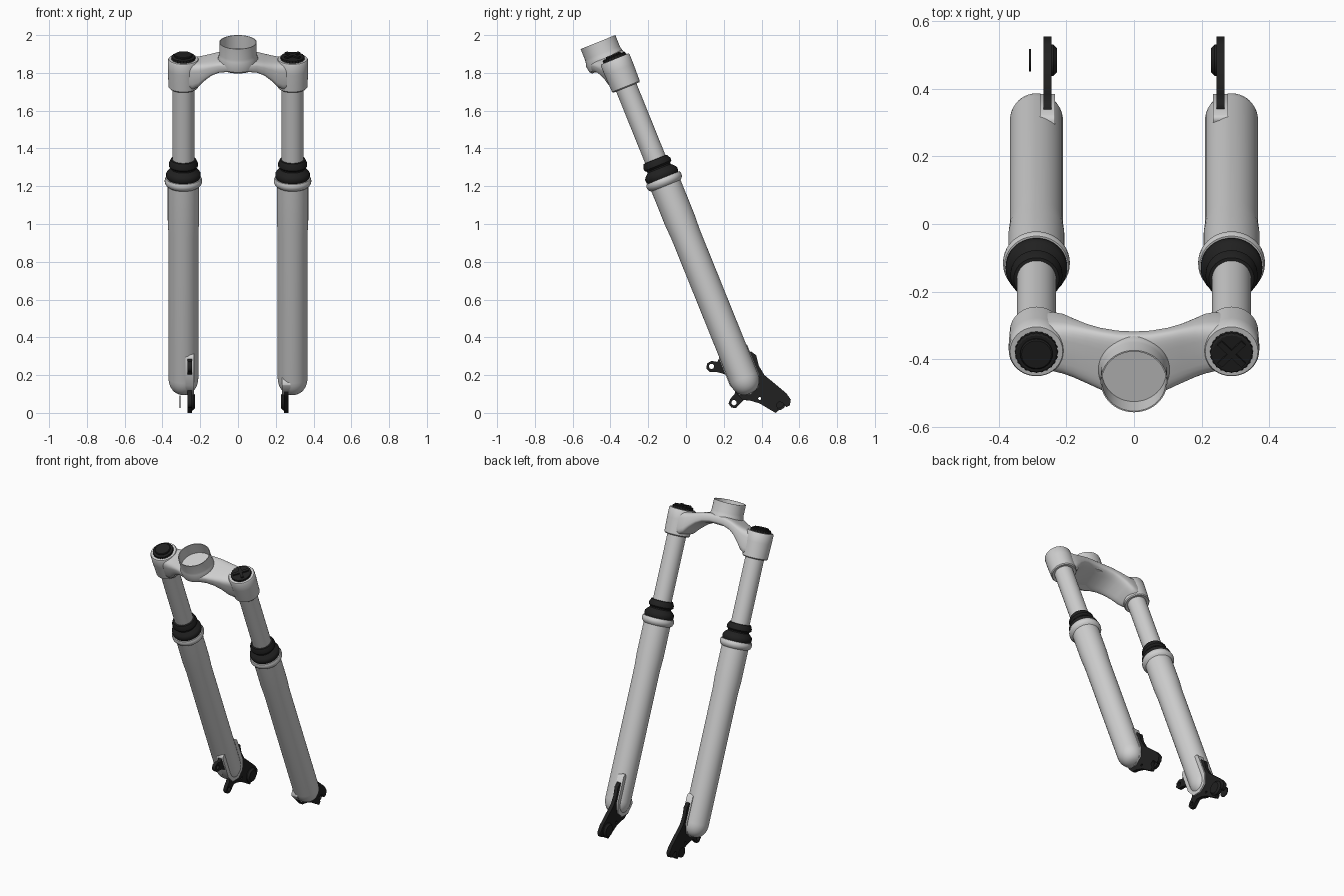
import bpy, bmesh, math
from mathutils import Matrix, Vector

if "Cube" in bpy.data.objects:
    bpy.data.objects.remove(bpy.data.objects["Cube"], do_unlink=True)

# Raked frame: local z runs up the legs, local y points to the back
RAKE = math.radians(22)
FRAME = Matrix.Translation((0, 0.38, 0)) @ Matrix.Rotation(RAKE, 4, 'X')
# Side frame: sheet x -> world y, sheet y -> world z, thickness -> world x
SIDE = Matrix(((0, 0, 1, 0), (1, 0, 0, 0), (0, 1, 0, 0), (0, 0, 0, 1)))
LEG_X = 0.289
PLATE_X = 0.256


def material(name, value, roughness):
    mat = bpy.data.materials.new(name)
    mat.use_nodes = True
    colour = (value, value, value, 1)
    mat.diffuse_color = colour
    shader = mat.node_tree.nodes["Principled BSDF"]
    shader.inputs["Base Color"].default_value = colour
    shader.inputs["Roughness"].default_value = roughness
    return mat


GREY = material("light grey", 0.62, 0.5)
BLACK = material("matte black", 0.015, 0.6)


def activate(obj):
    bpy.ops.object.select_all(action='DESELECT')
    obj.select_set(True)
    bpy.context.view_layer.objects.active = obj


def finish(name, bm, mat, matrix, angle=35):
    bmesh.ops.remove_doubles(bm, verts=bm.verts, dist=0.0001)
    bmesh.ops.recalc_face_normals(bm, faces=bm.faces)
    mesh = bpy.data.meshes.new(name)
    bm.to_mesh(mesh)
    bm.free()
    mesh.materials.append(mat)
    obj = bpy.data.objects.new(name, mesh)
    bpy.context.collection.objects.link(obj)
    obj.matrix_world = matrix
    activate(obj)
    bpy.ops.object.shade_smooth_by_angle(angle=math.radians(angle))
    return obj


def bridge(bm, rings):
    for low, high in zip(rings, rings[1:]):
        for i in range(len(low)):
            j = (i + 1) % len(low)
            bm.faces.new((low[i], low[j], high[j], high[i]))


def lathe(name, profile, mat, matrix, segments=40, knurl=0.0):
    """Spin (radius, height) points around local z."""
    bm = bmesh.new()
    rings = []
    for r, h in profile:
        ring = []
        for i in range(segments):
            a = math.tau * i / segments
            rr = r * (1 - knurl * (i % 2))
            ring.append(bm.verts.new((rr * math.cos(a), rr * math.sin(a), h)))
        rings.append(ring)
    bridge(bm, rings)
    return finish(name, bm, mat, matrix)


def sheet(name, outline, holes, thickness, mat, matrix):
    """Flat filled outline with round holes, given thickness."""
    curve = bpy.data.curves.new(name, 'CURVE')
    curve.dimensions = '2D'
    curve.fill_mode = 'BOTH'
    curve.extrude = thickness / 2
    loops = [outline]
    for x, y, r in holes:
        steps = [math.tau * i / 16 for i in range(16)]
        loops.append([(x + r * math.cos(a), y + r * math.sin(a)) for a in steps])
    for loop in loops:
        spline = curve.splines.new('POLY')
        spline.points.add(len(loop) - 1)
        for point, (x, y) in zip(spline.points, loop):
            point.co = (x, y, 0, 1)
        spline.use_cyclic_u = True
    curve.materials.append(mat)
    obj = bpy.data.objects.new(name, curve)
    bpy.context.collection.objects.link(obj)
    obj.matrix_world = matrix
    activate(obj)
    bpy.ops.object.convert(target='MESH')


def dome(radius, bottom, height, steps=8):
    angles = [math.pi / 2 * i / steps for i in range(steps + 1)]
    return [(radius * math.sin(a) ** 0.8, bottom + height * (1 - math.cos(a))) for a in angles]


# Crown bridge: rounded sections swept from leg to leg
STATIONS = [  # x, front, back, bottom, top
    (0.0, -0.14, 0.06, 1.993, 2.056), (0.05, -0.138, 0.062, 1.991, 2.055),
    (0.1, -0.12, 0.067, 1.98, 2.046), (0.14, -0.106, 0.071, 1.957, 2.034),
    (0.18, -0.093, 0.075, 1.918, 2.024), (0.21, -0.086, 0.077, 1.882, 2.018),
    (0.24, -0.08, 0.077, 1.865, 2.016), (0.28, -0.07, 0.07, 1.865, 2.016)]
mirrored = [(-s[0], *s[1:]) for s in reversed(STATIONS[1:])] + STATIONS
bm = bmesh.new()
rings = []
for x, front, back, low, high in mirrored:
    ring = []
    for i in range(32):
        a = math.tau * i / 32
        c, s = math.cos(a), math.sin(a)
        y = (front + back) / 2 + (back - front) / 2 * math.copysign(abs(c) ** 0.5, c)
        z = (low + high) / 2 + (high - low) / 2 * math.copysign(abs(s) ** 0.5, s)
        ring.append(bm.verts.new((x, y, z)))
    rings.append(ring)
bridge(bm, rings)
for end in (rings[0], rings[-1]):
    bm.faces.new(end)
finish("crown_bridge", bm, GREY, FRAME, 60)

# Open steerer cup on the crown
lathe("steerer_cup", [(0, 1.994), (0.09, 1.994), (0.102, 2.005), (0.107, 2.04), (0.101, 2.06),
                      (0.099, 2.075), (0.099, 2.137), (0.095, 2.137), (0.095, 2.062), (0, 2.062)],
      GREY, FRAME @ Matrix.Translation((0, -0.049, 0)), 48)

# Dropout outlines in side view
BACK = [(0.345, 0.325), (0.372, 0.305), (0.385, 0.25), (0.415, 0.2), (0.47, 0.155),
        (0.53, 0.105), (0.555, 0.07), (0.55, 0.04), (0.53, 0.03), (0.515, 0.05),
        (0.495, 0.06), (0.478, 0.045), (0.49, 0.015), (0.475, 0), (0.44, 0.02),
        (0.39, 0.05), (0.34, 0.065)]
PLAIN = [(0.3, 0.07), (0.27, 0.1), (0.25, 0.14), (0.27, 0.2)]
BRAKE = [(0.305, 0.068), (0.283, 0.045), (0.265, 0.026), (0.24, 0.028), (0.225, 0.05),
         (0.235, 0.075), (0.258, 0.1), (0.26, 0.14), (0.22, 0.2), (0.17, 0.215),
         (0.125, 0.217), (0.107, 0.235), (0.112, 0.262), (0.135, 0.275), (0.165, 0.27),
         (0.18, 0.295), (0.22, 0.29)]
AXLE = (0.485, 0.06)

for side, sx in (("left", 1), ("right", -1)):
    leg = FRAME @ Matrix.Translation((sx * LEG_X, 0, 0))
    # Lower leg, collar, rubber boot, upper tube and crown lug
    lathe(side + "_lower_leg", dome(0.079, 0.11, 0.09) +
          [(0.079, 1.02), (0.083, 1.1), (0.083, 1.3), (0.05, 1.3)], GREY, leg)
    lathe(side + "_collar", [(0.08, 1.295), (0.093, 1.305), (0.099, 1.318), (0.099, 1.33),
                             (0.094, 1.342), (0.05, 1.342)], GREY, leg)
    lathe(side + "_boot", [(0.085, 1.338), (0.091, 1.35), (0.091, 1.368), (0.084, 1.378),
                           (0.066, 1.395), (0.066, 1.402), (0.077, 1.412), (0.077, 1.425),
                           (0.067, 1.447), (0.055, 1.449)], BLACK, leg)
    lathe(side + "_upper_tube", [(0.058, 1.3), (0.058, 1.9)], GREY, leg)
    lathe(side + "_crown_lug", [(0.055, 1.862), (0.074, 1.858), (0.079, 1.864), (0.082, 1.96),
                                (0.082, 2.015), (0.078, 2.021), (0, 2.021)], GREY, leg)
    # Top cap with knurled edge and a knob or a crossed grip
    lathe(side + "_top_cap", [(0.064, 2.018), (0.064, 2.034), (0.058, 2.038), (0, 2.038)],
          BLACK, leg, 48, 0.04)
    if sx < 0:
        lathe("right_cap_knob", [(0.048, 2.036), (0.048, 2.044), (0.044, 2.047), (0, 2.047)],
              BLACK, leg, 32)
    else:
        for i in (1, -1):
            bm = bmesh.new()
            bmesh.ops.create_cube(bm, size=1)
            bmesh.ops.scale(bm, vec=Vector((0.1, 0.018, 0.01)), verts=bm.verts)
            turn = Matrix.Rotation(i * math.pi / 4, 4, 'Z')
            finish("left_cap_grip", bm, BLACK, leg @ Matrix.Translation((0, 0, 2.042)) @ turn)

    # Raised rib around the dropout plate
    reach = 0.21 if sx > 0 else 0.36
    rib = [(0.07, 0.37), (0.083, 0.355), (0.083, 0.19), (0.055, 0.125), (0, 0.104),
           (-0.055, 0.125), (-0.083, 0.19), (-0.083, reach - 0.015), (-0.07, reach)]
    sheet(side + "_dropout_rib", rib, [], 0.044, GREY,
          FRAME @ Matrix.Translation((sx * PLATE_X, 0, 0)) @ SIDE)

    # Dropout plate, with brake mounts on the right leg
    place = Matrix.Translation((sx * PLATE_X, 0, 0)) @ SIDE
    holes = [(0.39, 0.076, 0.008)]
    if sx < 0:
        holes += [(0.135, 0.246, 0.014), (0.254, 0.054, 0.014)]
    sheet(side + "_dropout", BACK + (PLAIN if sx > 0 else BRAKE), holes, 0.024, BLACK, place)

    # Axle boss on the inner face
    inward = Matrix.Diagonal((1, 1, -sx, 1))
    centre = Matrix.Translation((*AXLE, 0))
    lathe(side + "_axle_boss", [(0.047, 0), (0.047, 0.017), (0.036, 0.028), (0, 0.028)],
          BLACK, place @ centre @ inward, 24)

# Thin outer axle washer
lathe("axle_washer", [(0, -0.003), (0.033, -0.003), (0.033, 0.003), (0, 0.003)], BLACK,
      Matrix.Translation((-0.308, 0, 0)) @ SIDE @ Matrix.Translation((*AXLE, 0)), 24)
